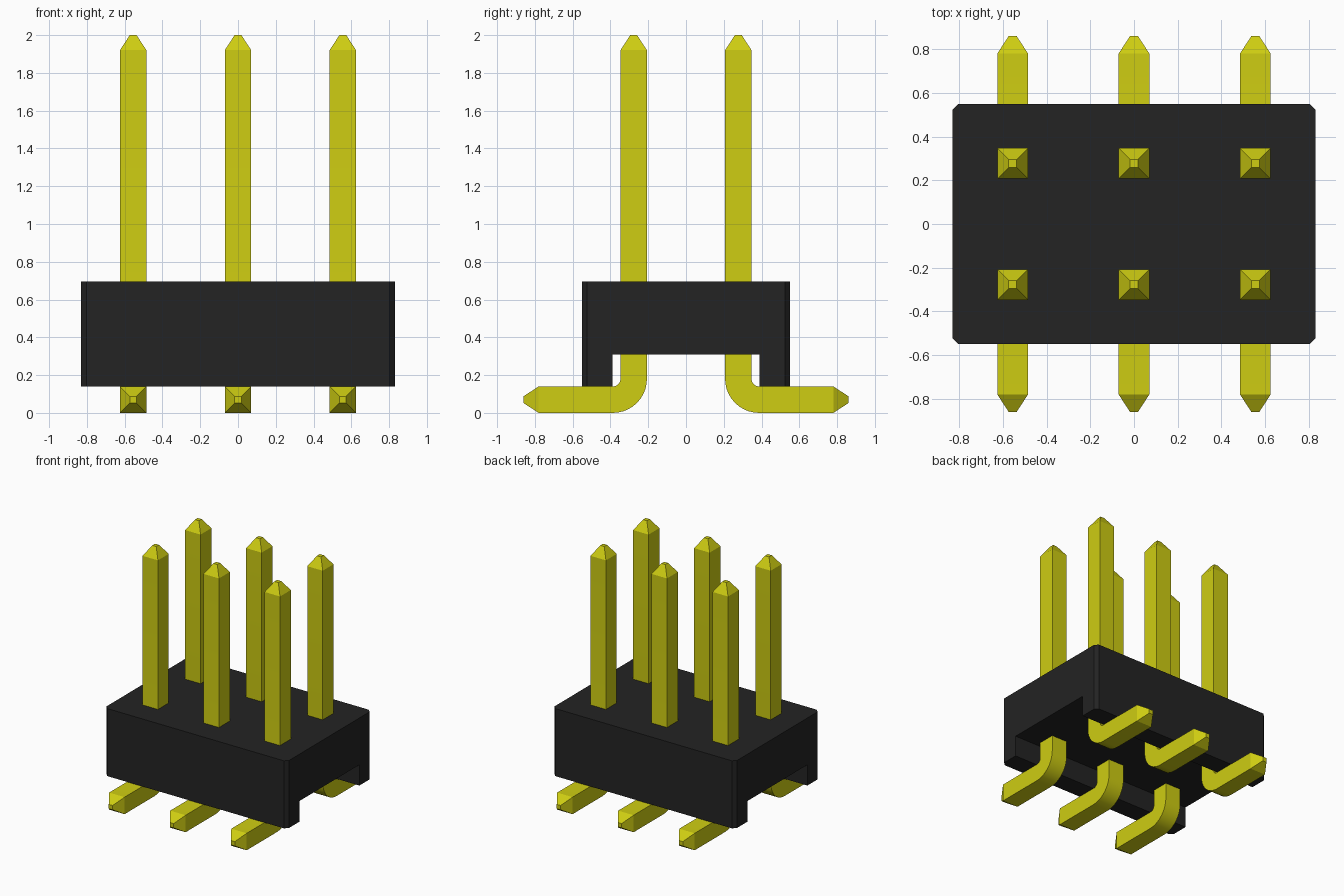
import bpy, bmesh
from math import sin, cos, pi, radians

cube = bpy.data.objects.get("Cube")
if cube:
    bpy.data.objects.remove(cube, do_unlink=True)


def material(name, colour):
    mat = bpy.data.materials.new(name)
    mat.use_nodes = True
    mat.diffuse_color = colour
    mat.node_tree.nodes["Principled BSDF"].inputs["Base Color"].default_value = colour
    return mat


BLACK = material("black plastic", (0.017, 0.017, 0.017, 1))
YELLOW = material("yellow metal", (0.62, 0.61, 0.006, 1))


def add_object(name, bm, mat):
    bmesh.ops.recalc_face_normals(bm, faces=bm.faces)
    mesh = bpy.data.meshes.new(name)
    bm.to_mesh(mesh)
    bm.free()
    mesh.materials.append(mat)
    obj = bpy.data.objects.new(name, mesh)
    bpy.context.collection.objects.link(obj)
    return obj


# Housing: bridge-shaped side profile extruded along x
LENGTH, DEPTH, TOP, BASE = 0.83, 0.55, 0.695, 0.14
CHANNEL, CEILING, CHAMFER = 0.39, 0.31, 0.027
half = [(DEPTH, TOP), (DEPTH, BASE), (CHANNEL, BASE), (CHANNEL, CEILING)]
profile = half + [(-y, z) for y, z in reversed(half)]
bm = bmesh.new()
face = bm.faces.new([bm.verts.new((-LENGTH, y, z)) for y, z in profile])
new = bmesh.ops.extrude_face_region(bm, geom=[face])["geom"]
bmesh.ops.translate(bm, vec=(2 * LENGTH, 0, 0),
                    verts=[v for v in new if isinstance(v, bmesh.types.BMVert)])
bmesh.ops.recalc_face_normals(bm, faces=bm.faces)
# Chamfer the four outer vertical corners
corners = [e for e in bm.edges if all(abs(v.co.y) > DEPTH - 0.01 for v in e.verts)
           and abs(e.verts[0].co.z - e.verts[1].co.z) > 0.1]
bmesh.ops.bevel(bm, geom=corners, offset=CHAMFER, segments=1, affect='EDGES')
add_object("housing", bm, BLACK)

# Pins: a square section swept up from the foot, round the bend to the tip
W, TIP, TAPER = 0.07, 0.018, 0.08
PITCH, ROW, BEND, REACH, HEIGHT = 0.555, 0.277, 0.11, 0.86, 2.0
STEPS = 10


def add_pin(name, x, side):
    # Each station: y, z, bend angle, half thickness
    stations = [(REACH, W, 0, TIP), (REACH - TAPER, W, 0, W)]
    for i in range(STEPS + 1):
        a = pi / 2 * i / STEPS
        stations.append((ROW + BEND - BEND * sin(a), W + BEND - BEND * cos(a), a, W))
    stations += [(ROW, HEIGHT - TAPER, pi / 2, W), (ROW, HEIGHT, pi / 2, TIP)]
    bm = bmesh.new()
    rings = []
    for y, z, a, w in stations:
        rings.append([bm.verts.new((x + u * w, side * (y + v * w * sin(a)), z + v * w * cos(a)))
                      for u, v in ((-1, -1), (1, -1), (1, 1), (-1, 1))])
    for lower, upper in zip(rings, rings[1:]):
        for i in range(4):
            j = (i + 1) % 4
            bm.faces.new((lower[i], lower[j], upper[j], upper[i]))
    bm.faces.new(rings[0])
    bm.faces.new(rings[-1])
    pin = add_object(name, bm, YELLOW)
    bpy.ops.object.select_all(action='DESELECT')
    pin.select_set(True)
    bpy.context.view_layer.objects.active = pin
    bpy.ops.object.shade_smooth_by_angle(angle=radians(20))


for row, side in (("front", -1), ("back", 1)):
    for column, k in (("right", -1), ("middle", 0), ("left", 1)):
        add_pin(f"{row}_{column}_pin", k * PITCH, side)
